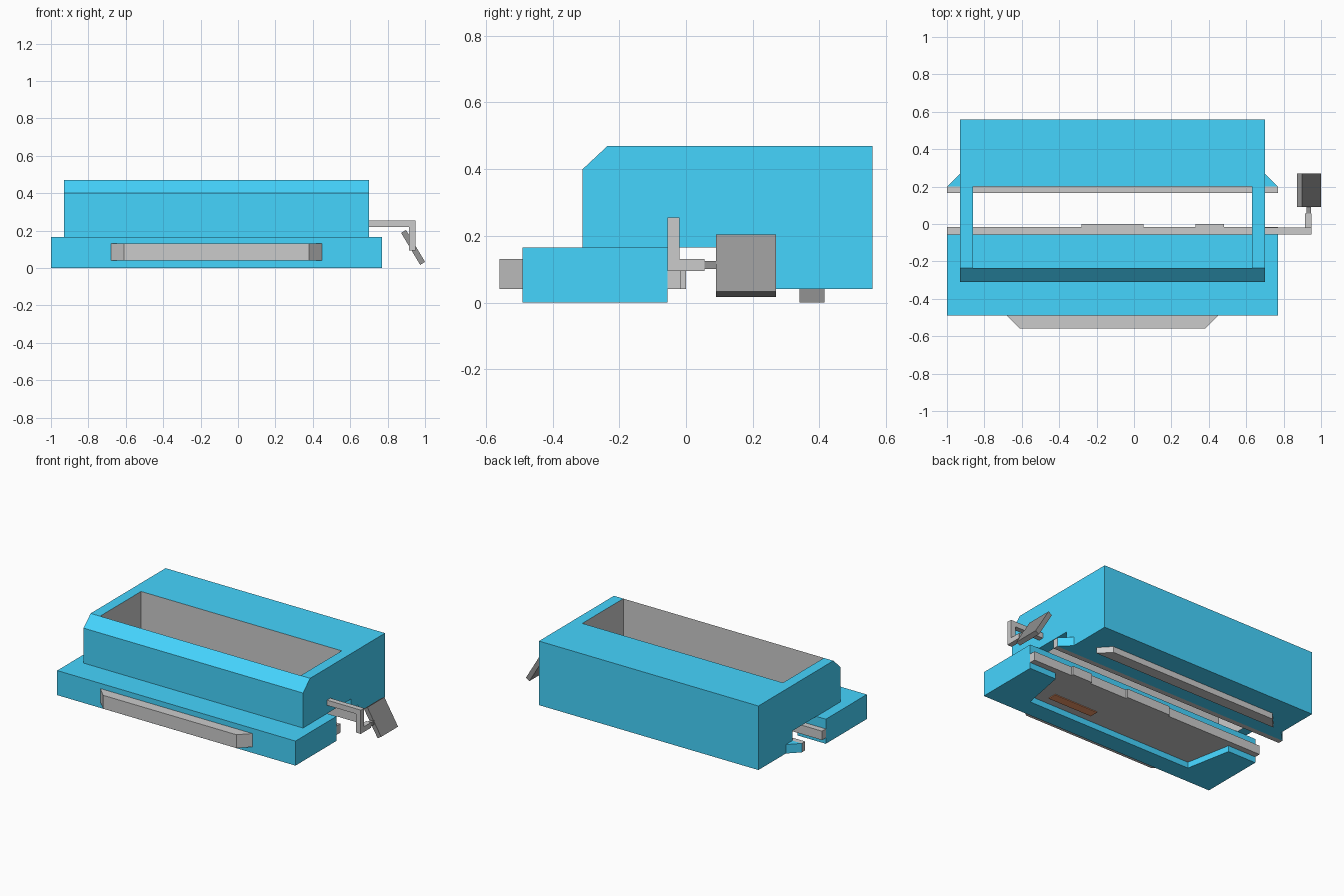
import bpy, bmesh
from mathutils import Vector

if "Cube" in bpy.data.objects:
    bpy.data.objects.remove(bpy.data.objects["Cube"])

def material(name, rgb):
    m = bpy.data.materials.new(name)
    m.diffuse_color = (*rgb, 1)
    m.use_nodes = True
    m.node_tree.nodes["Principled BSDF"].inputs["Base Color"].default_value = m.diffuse_color
    return m

BLUE = material("blue_paint", (0.06, 0.66, 0.99))
GREY = material("grey_metal", (0.8, 0.8, 0.8))
DARK = material("dark_rubber", (0.3, 0.3, 0.3))
RED = material("red_label", (0.9, 0.33, 0.15))

def prism(name, pts, axis, lo, hi, mat=None):
    """Extrude a 2D outline along x, y or z (remaining axes in order)."""
    i = "xyz".index(axis)
    def vec(p, t):
        c = list(p)
        c.insert(i, t)
        return Vector(c)
    bm = bmesh.new()
    a = [bm.verts.new(vec(p, lo)) for p in pts]
    b = [bm.verts.new(vec(p, hi)) for p in pts]
    bm.faces.new(a)
    bm.faces.new(b)
    for k in range(len(pts)):
        n = (k + 1) % len(pts)
        bm.faces.new((a[k], a[n], b[n], b[k]))
    bmesh.ops.recalc_face_normals(bm, faces=bm.faces)
    me = bpy.data.meshes.new(name)
    bm.to_mesh(me)
    bm.free()
    ob = bpy.data.objects.new(name, me)
    bpy.context.collection.objects.link(ob)
    if mat:
        me.materials.append(mat)
    return ob

def box(name, x, y, z, mat=None):
    return prism(name, [(x[0], y[0]), (x[1], y[0]), (x[1], y[1]), (x[0], y[1])],
                 "z", z[0], z[1], mat)

def cut(ob, cutter, is_grey):
    """Subtract the cutter, then paint the chosen faces grey."""
    mod = ob.modifiers.new("cut", "BOOLEAN")
    mod.operation, mod.solver, mod.object = "DIFFERENCE", "EXACT", cutter
    bpy.context.view_layer.objects.active = ob
    bpy.ops.object.modifier_apply(modifier=mod.name)
    bpy.data.objects.remove(cutter)
    ob.data.materials.clear()
    ob.data.materials.append(BLUE)
    ob.data.materials.append(GREY)
    for p in ob.data.polygons:
        p.material_index = int(is_grey(p.center, p.normal))

# upper housing with an open well and grey lining
housing = prism("housing", [(-.31, .165), (-.31, .40), (-.235, .47), (.56, .47),
                            (.56, .04), (.2, .04), (.2, .165)], "x", -.93, .70)
cut(housing, box("well_cutter", (-.86, .63), (-.235, .2), (-.1, .6)),
    lambda c, n: abs(n.z) < .1 and -.87 < c.x < .64 and -.24 < c.y < .21)

# front block with a shallow recess underneath
front = box("front_block", (-1, .77), (-.49, -.055), (0, .165))
cut(front, prism("recess_cutter", [(-.73, -.365), (.51, -.365), (.58, 0), (-.80, 0)],
                 "z", -.1, .04),
    lambda c, n: n.z < -.5 and c.z > .02)
box("recess_label", (.08, .41), (-.31, -.25), (.035, .045), RED)

# front bumper and rear foot with angled ends
prism("front_bumper", [(-.68, -.49), (-.61, -.56), (.38, -.56), (.45, -.49)], "z", .04, .13)
prism("rear_foot", [(-.81, .34), (.58, .34), (.51, .415), (-.74, .415)], "z", 0, .04)

# two facing jaws, contact pads and blue side gussets
JZ = (.04, .10)
box("front_jaw", (-1, .77), (-.055, -.015), JZ)
box("rear_jaw", (-1, .77), (.165, .2), JZ)
for i, x in enumerate([(-.28, .05), (.33, .48)]):
    box(f"jaw_pad_{i}", x, (-.015, 0), JZ)
for side, xi, xo in (("left", -.93, -1), ("right", .70, .77)):
    prism(f"{side}_gusset", [(xi, .2), (xo, .2), (xi, .27)], "z", *JZ, BLUE)

# bent arm on the right side
prism("arm", [(.70, .22), (.915, .22), (.915, .095), (.95, .095), (.95, .255), (.70, .255)],
      "y", -.055, -.02)
box("arm_return", (.915, .95), (-.02, .055), (.095, .13))
box("paddle_stem", (.922, .946), (.055, .095), (.10, .125), DARK)

# tilted paddle at the end of the arm
prism("paddle", [(.872, .188), (.898, .204), (1.0, .033), (.974, .017)], "y", .09, .27, DARK)
